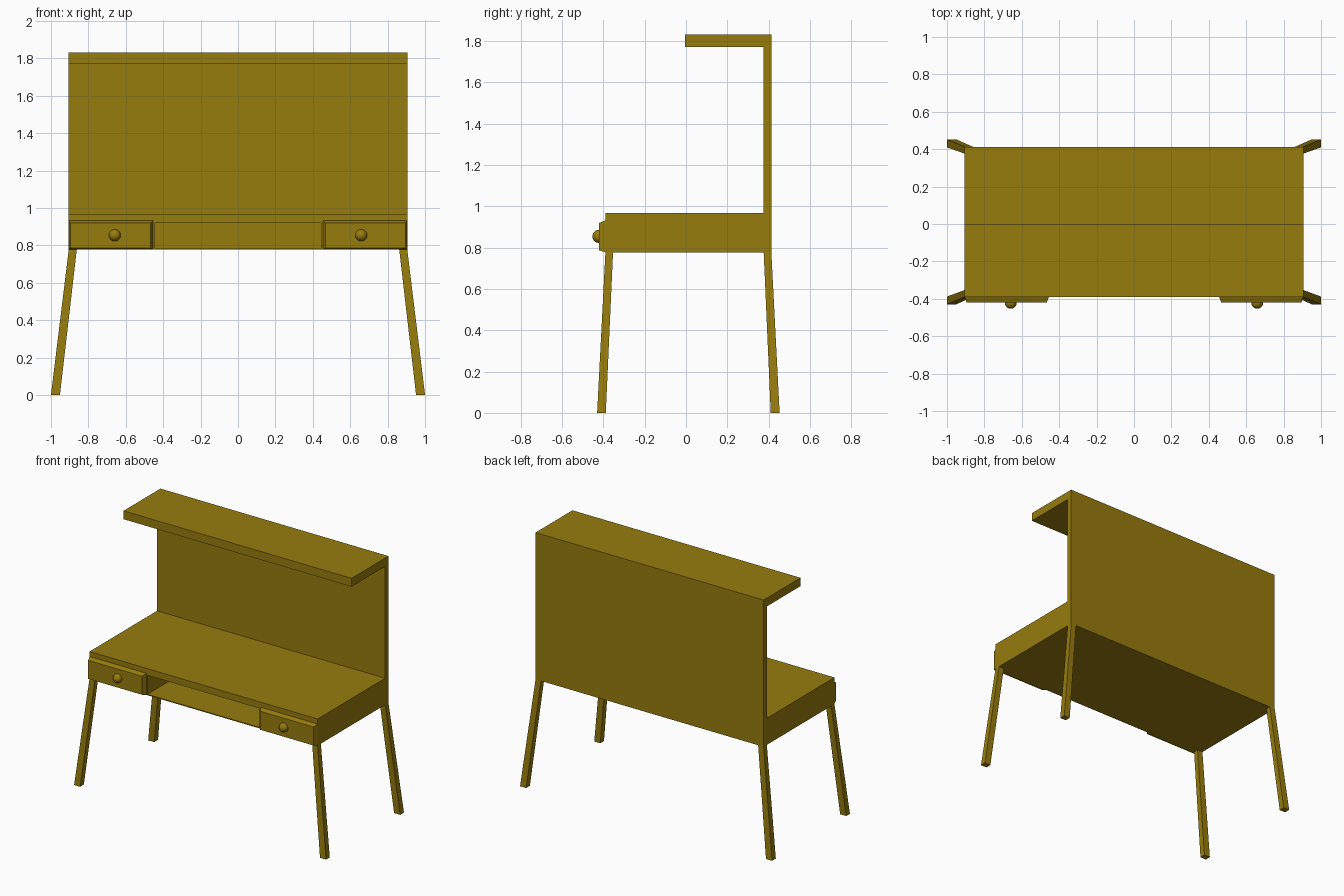
import bpy
import bmesh

if "Cube" in bpy.data.objects:
    bpy.data.objects.remove(bpy.data.objects["Cube"])

wood = bpy.data.materials.new("olive_wood")
wood.diffuse_color = (0.31, 0.2, 0.004, 1)
wood.use_nodes = True
wood.node_tree.nodes["Principled BSDF"].inputs["Base Color"].default_value = wood.diffuse_color


def loft(name, ring_a, ring_b):
    """Closed solid between two four-point rings."""
    bm = bmesh.new()
    a = [bm.verts.new(p) for p in ring_a]
    b = [bm.verts.new(p) for p in ring_b]
    bm.faces.new(a)
    bm.faces.new(b)
    for i in range(4):
        j = (i + 1) % 4
        bm.faces.new((a[i], a[j], b[j], b[i]))
    bmesh.ops.recalc_face_normals(bm, faces=bm.faces)
    mesh = bpy.data.meshes.new(name)
    bm.to_mesh(mesh)
    bm.free()
    mesh.materials.append(wood)
    obj = bpy.data.objects.new(name, mesh)
    bpy.context.collection.objects.link(obj)
    return obj


def ring_z(x, y, z):
    return [(x[0], y[0], z), (x[1], y[0], z), (x[1], y[1], z), (x[0], y[1], z)]


def ring_y(x, z, y):
    return [(x[0], y, z[0]), (x[1], y, z[0]), (x[1], y, z[1]), (x[0], y, z[1])]


def box(name, x, y, z):
    return loft(name, ring_z(x, y, z[0]), ring_z(x, y, z[1]))


def mirror(obj):
    obj.modifiers.new("Mirror", 'MIRROR')
    return obj


W, FRONT, BACK, PANEL = 0.905, -0.39, 0.413, 0.375

# Desk body: worktop, thin floor and solid ends leaving an open central bay
box("worktop", (-W, W), (FRONT, PANEL), (0.92, 0.968))
box("bay_floor", (-0.445, 0.445), (FRONT, PANEL), (0.777, 0.784))
mirror(box("drawer_pedestal", (0.445, W), (FRONT, PANEL), (0.777, 0.92)))

# Upright back and overhead shelf
box("back_panel", (-W, W), (PANEL, BACK), (0.777, 1.77))
box("top_shelf", (-W, W), (-0.005, BACK), (1.77, 1.83))

# Tapered drawer fronts
mirror(loft("drawer_front",
            ring_y((0.455, 0.904), (0.778, 0.932), FRONT),
            ring_y((0.467, 0.895), (0.786, 0.919), -0.42)))

# Round knobs
for side in (-1, 1):
    bpy.ops.mesh.primitive_uv_sphere_add(segments=32, ring_count=16, radius=0.032,
                                         location=(side * 0.659, -0.421, 0.854))
    knob = bpy.context.object
    knob.name = "drawer_knob"
    knob.data.materials.append(wood)
    bpy.ops.object.shade_smooth_by_angle()

# Splayed legs
mirror(loft("front_leg",
            ring_z((0.952, 1.0), (-0.43, -0.388), 0),
            ring_z((0.862, W), (FRONT, -0.353), 0.777)))
mirror(loft("back_leg",
            ring_z((0.952, 1.0), (0.41, 0.453), 0),
            ring_z((0.862, W), (0.376, BACK), 0.777)))
